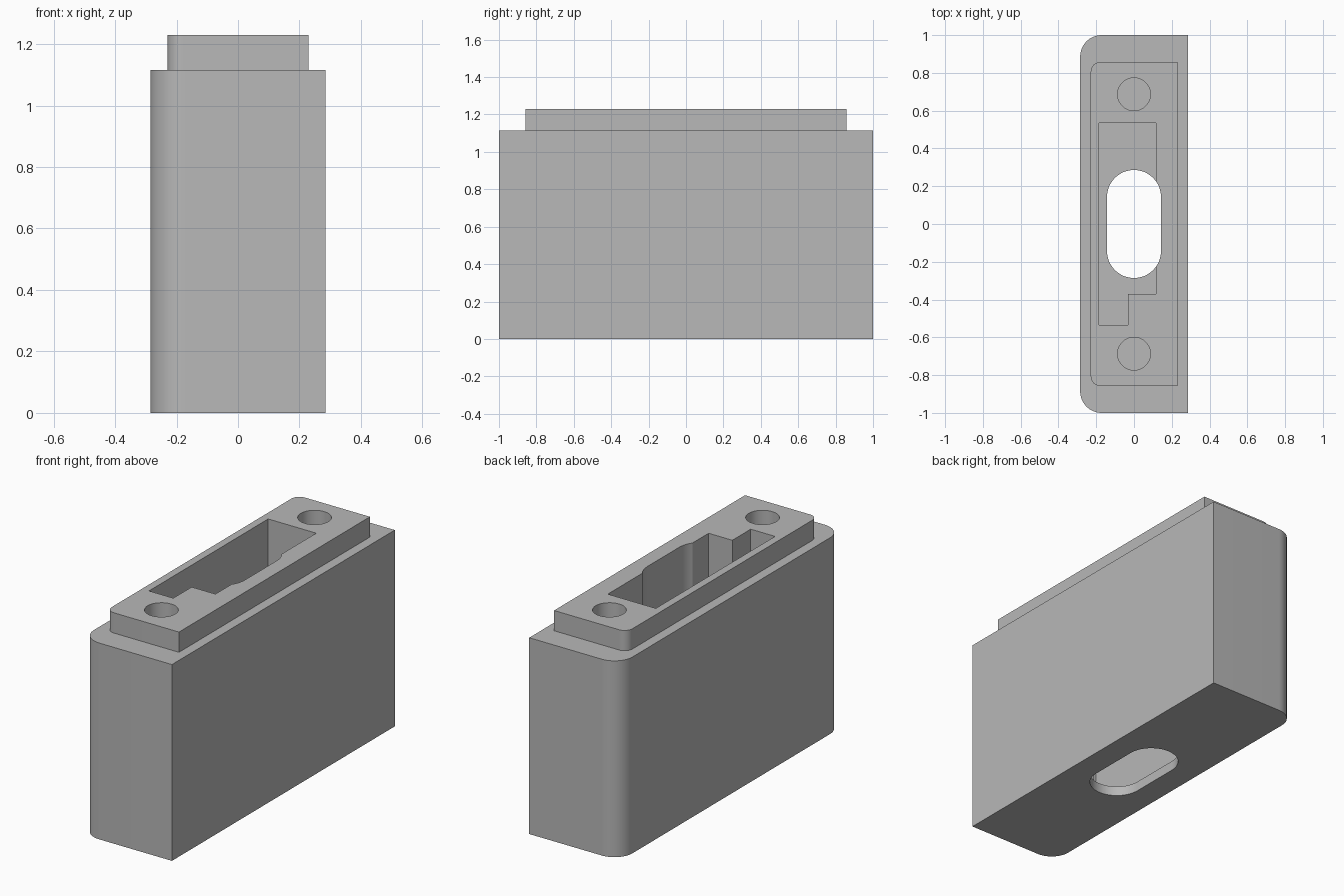
import bpy
import bmesh
from math import cos, sin, pi

cube = bpy.data.objects.get("Cube")
if cube:
    bpy.data.objects.remove(cube, do_unlink=True)

grey = bpy.data.materials.new("plain grey")
grey.use_nodes = True
colour = (0.48, 0.48, 0.48, 1)
grey.diffuse_color = colour
grey.node_tree.nodes["Principled BSDF"].inputs["Base Color"].default_value = colour


def arc(cx, cy, r, start, end, steps=16):
    """Points along an arc, counter-clockwise, angles in half turns."""
    angles = [pi * (start + (end - start) * i / steps) for i in range(steps + 1)]
    return [(cx + r * cos(a), cy + r * sin(a)) for a in angles]


def d_block(hx, hy, r):
    """Rectangle with both corners on the right-hand (-x) side rounded."""
    return ([(hx, -hy), (hx, hy)]
            + arc(r - hx, hy - r, r, 0.5, 1)
            + arc(r - hx, r - hy, r, 1, 1.5))


def prism(name, outline, z0, z1):
    """Extrude a counter-clockwise outline from z0 to z1."""
    bm = bmesh.new()
    base = bm.faces.new([bm.verts.new((x, y, z0)) for x, y in outline])
    result = bmesh.ops.extrude_face_region(bm, geom=[base])
    top = [v for v in result["geom"] if isinstance(v, bmesh.types.BMVert)]
    bmesh.ops.translate(bm, verts=top, vec=(0, 0, z1 - z0))
    bmesh.ops.recalc_face_normals(bm, faces=bm.faces)
    mesh = bpy.data.meshes.new(name)
    bm.to_mesh(mesh)
    bm.free()
    mesh.materials.append(grey)
    obj = bpy.data.objects.new(name, mesh)
    bpy.context.collection.objects.link(obj)
    return obj


def combine(target, tool, operation):
    """Apply a boolean and discard the tool."""
    mod = target.modifiers.new(tool.name, "BOOLEAN")
    mod.operation = operation
    mod.solver = "EXACT"
    mod.object = tool
    bpy.context.view_layer.objects.active = target
    bpy.ops.object.modifier_apply(modifier=mod.name)
    bpy.data.objects.remove(tool, do_unlink=True)


body_top, cap_top, floor = 1.115, 1.23, 0.055
above = cap_top + 0.1

# Tall body with a smaller raised cap
housing = prism("housing", d_block(0.285, 1.0, 0.114), 0, body_top)
cap = prism("cap", d_block(0.229, 0.857, 0.05), body_top - 0.02, cap_top)
combine(housing, cap, "UNION")

# Deep pocket with a notched corner
pocket = [(-0.185, -0.535), (-0.032, -0.535), (-0.032, -0.37),
          (0.117, -0.37), (0.117, 0.535), (-0.185, 0.535)]
combine(housing, prism("pocket", pocket, floor, above), "DIFFERENCE")

# Round-ended slot right through
slot = arc(0, 0.143, 0.143, 0, 1, 24) + arc(0, -0.143, 0.143, 1, 2, 24)
combine(housing, prism("slot", slot, -0.1, above), "DIFFERENCE")

# Blind screw holes at both ends
for y in (-0.687, 0.687):
    circle = arc(0, y, 0.087, 0, 2, 40)[:-1]
    combine(housing, prism("screw_hole", circle, cap_top - 0.46, above), "DIFFERENCE")

# Smooth the rounded walls, keep corners sharp
bpy.ops.object.select_all(action="DESELECT")
housing.select_set(True)
bpy.context.view_layer.objects.active = housing
bpy.ops.object.shade_smooth_by_angle()
